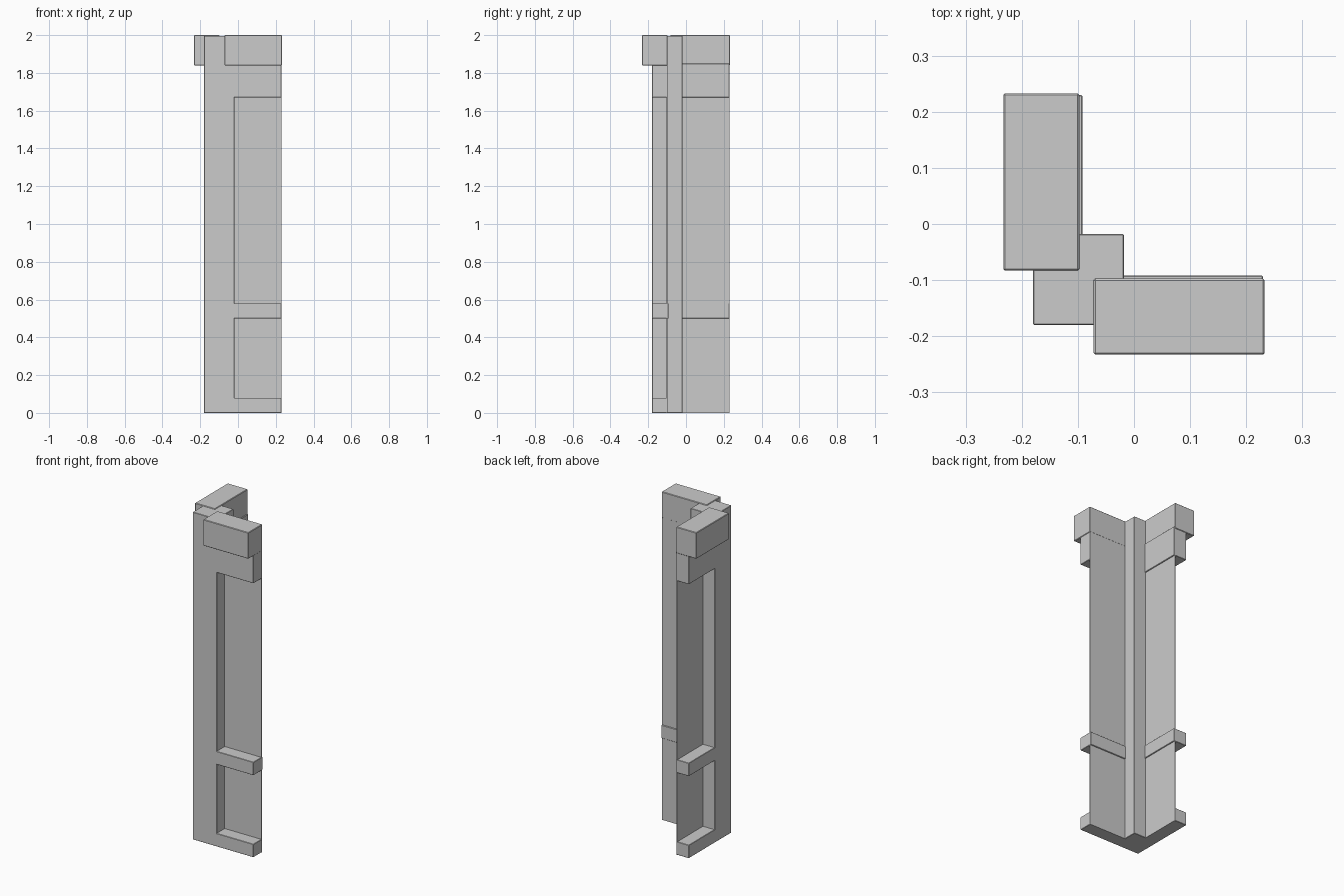
import bpy
import bmesh
from mathutils import Vector

cube = bpy.data.objects.get("Cube")
if cube:
    bpy.data.objects.remove(cube, do_unlink=True)

# Single plaster colour
GREY = (0.6, 0.6, 0.6, 1.0)
plaster = bpy.data.materials.new("plain grey plaster")
plaster.use_nodes = True
plaster.diffuse_color = GREY
plaster.node_tree.nodes["Principled BSDF"].inputs["Base Color"].default_value = GREY


def box(name, low, high, bevel=0.0):
    """Box between two corners, with an optional small chamfer."""
    low, high = Vector(low), Vector(high)
    bm = bmesh.new()
    bmesh.ops.create_cube(bm, size=1)
    bmesh.ops.scale(bm, vec=high - low, verts=bm.verts)
    bmesh.ops.translate(bm, vec=(low + high) / 2, verts=bm.verts)
    mesh = bpy.data.meshes.new(name)
    bm.to_mesh(mesh)
    bm.free()
    mesh.materials.append(plaster)
    obj = bpy.data.objects.new(name, mesh)
    bpy.context.collection.objects.link(obj)
    if bevel:
        mod = obj.modifiers.new("edge chamfer", "BEVEL")
        mod.width = bevel
        mod.segments = 1
    return obj


def wing_box(name, wing, along, across, z, bevel=0.0):
    """Box of a wing: 'along' runs away from the post, 'across' is its depth."""
    x, y = (along, across) if wing == "front" else (across, along)
    box(wing + "_" + name, (x[0], y[0], z[0]), (x[1], y[1], z[1]), bevel)


# Corner post
box("corner_post", (-0.18, -0.18, 0), (-0.018, -0.018, 1.996), 0.002)

# Two wings at right angles, each a thin wall panel with mouldings outside
FACE, BACK, LIP, END = -0.18, -0.099, -0.092, 0.23
for wing, cornice_start in (("front", -0.072), ("side", -0.083)):
    upper_back = BACK if wing == "front" else LIP
    wing_box("wall_panel", wing, (-0.03, END), (-0.102, -0.098), (0, 1.99))
    wing_box("base_moulding", wing, (-0.025, END), (FACE, BACK), (0, 0.08), 0.002)
    wing_box("rail_moulding", wing, (-0.025, END), (FACE, LIP), (0.5, 0.58), 0.002)
    wing_box("upper_moulding", wing, (-0.025, END), (FACE, upper_back), (1.67, 1.85), 0.002)
    wing_box("cornice", wing, (cornice_start, 0.233), (-0.233, -0.0975), (1.84, 2.0), 0.003)
